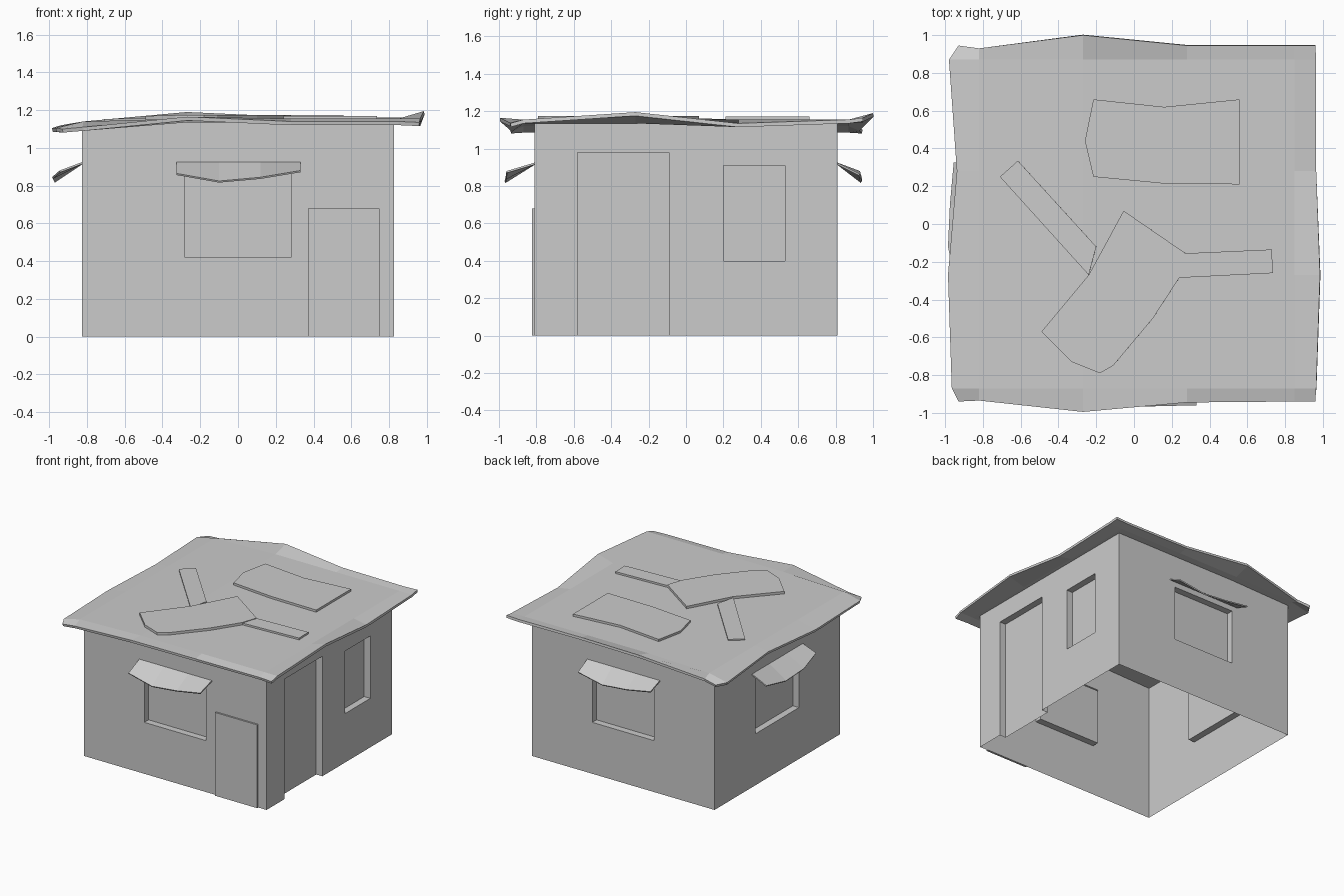
import bpy
import bmesh
from math import radians
from mathutils import Matrix, Vector

cube = bpy.data.objects.get("Cube")
if cube:
    bpy.data.objects.remove(cube, do_unlink=True)

grey = bpy.data.materials.new("plain_grey")
grey.use_nodes = True
grey.diffuse_color = (0.6, 0.6, 0.6, 1)
grey.node_tree.nodes["Principled BSDF"].inputs["Base Color"].default_value = (0.6, 0.6, 0.6, 1)

WALL_TOP = 1.135
RECESS = 0.055


def build(name, faces, turn=0, thickness=0, upward=False):
    """Make an object from faces given as point lists; optionally thicken it."""
    bm = bmesh.new()
    for pts in faces:
        bm.faces.new([bm.verts.new(p) for p in pts])
    bmesh.ops.remove_doubles(bm, verts=bm.verts, dist=0.0005)
    bm.normal_update()
    if upward:
        for f in bm.faces:
            if f.normal.z < 0:
                f.normal_flip()
    bm.transform(Matrix.Rotation(radians(turn), 4, 'Z'))
    mesh = bpy.data.meshes.new(name)
    bm.to_mesh(mesh)
    bm.free()
    mesh.materials.append(grey)
    obj = bpy.data.objects.new(name, mesh)
    bpy.context.collection.objects.link(obj)
    if thickness:
        mod = obj.modifiers.new("thickness", 'SOLIDIFY')
        mod.thickness = thickness
        mod.offset = -1
    return obj


def wall(name, half, dist, turn, openings):
    """Wall sheet with recessed openings (x0, x1, z0, z1)."""
    xs = sorted({-half, half, *[v for o in openings for v in o[:2]]})
    zs = sorted({0, WALL_TOP, *[v for o in openings for v in o[2:]]})
    out, back = -dist, -dist + RECESS
    faces = []

    def panel(a, b, c, d, y):
        faces.append([(a, y, c), (b, y, c), (b, y, d), (a, y, d)])

    for a, b in zip(xs, xs[1:]):
        for c, d in zip(zs, zs[1:]):
            if not any(o[0] <= a and b <= o[1] and o[2] <= c and d <= o[3] for o in openings):
                panel(a, b, c, d, out)
    for a, b, c, d in openings:
        panel(a, b, c, d, back)
        faces.append([(a, out, c), (a, back, c), (a, back, d), (a, out, d)])
        faces.append([(b, out, d), (b, back, d), (b, back, c), (b, out, c)])
        faces.append([(a, back, d), (b, back, d), (b, out, d), (a, out, d)])
        if c > 0:
            faces.append([(a, out, c), (b, out, c), (b, back, c), (a, back, c)])
    build(name, faces, turn)


def awning(name, dist, turn, reach):
    """Bent sheet hanging over a window."""
    us = [-0.325, -0.1, 0.12, 0.33]
    drop = [0.865, 0.825, 0.845, 0.88]
    top = [(u, -dist, 0.925) for u in us]
    low = [(u, -dist - r, z) for u, r, z in zip(us, reach, drop)]
    faces = [[low[i], low[i + 1], top[i + 1], top[i]] for i in range(3)]
    build(name, faces, turn, 0.01, True)


# Walls with windows and the side doorway
window = (-0.28, 0.28, 0.42, 0.87)
wall("front_wall", 0.825, 0.81, 0, [window])
wall("back_wall", 0.825, 0.81, 180, [window])
wall("left_awning_wall", 0.81, 0.825, -90, [window])
wall("doorway_wall", 0.81, 0.825, 90, [(-0.58, -0.09, 0, 0.98), (0.2, 0.53, 0.4, 0.91)])

# Awnings over the three wide windows
awning("front_awning", 0.81, 0, [0.14, 0.16, 0.155, 0.15])
awning("back_awning", 0.81, 180, [0.12, 0.13, 0.13, 0.12])
awning("side_awning", 0.825, -90, [0.13, 0.15, 0.16, 0.12])

# Shallow board leaning on the front wall
build("front_door_board",
      [[(0.37, -0.824, 0), (0.75, -0.824, 0), (0.75, -0.824, 0.68), (0.37, -0.824, 0.68)]],
      0, 0.018)

# Roof sheet: flat middle with an uneven, bent overhang
cols = [-0.93, -0.82, -0.27, 0.28, 0.85, 0.96]
rows = [-0.94, -0.87, -0.27, 0.28, 0.87, 0.945]
level = [1.1, 1.14, 1.155, 1.155, 1.155, 1.155]
grid = [[Vector((x, y, h)) for x, h in zip(cols, level)] for y in rows]
front_edge = zip([-0.94, -0.935, -0.995, -0.945, -0.94, -0.94], [1.1, 1.11, 1.165, 1.14, 1.14, 1.135])
back_edge = zip([0.945, 0.93, 1.0, 0.945, 0.945, 0.945], [1.1, 1.115, 1.19, 1.165, 1.16, 1.165])
for row, edge in ((grid[0], front_edge), (grid[5], back_edge)):
    for p, (y, z) in zip(row, edge):
        p.y, p.z = y, z
left_edge = zip([-0.965, -0.985, -0.938, -0.98], [1.105, 1.105, 1.12, 1.105])
right_edge = zip([0.965, 0.985, 0.965, 0.965], [1.155, 1.195, 1.135, 1.155])
for col, edge in ((0, left_edge), (5, right_edge)):
    for row, (x, z) in zip(grid[1:5], edge):
        row[col].x, row[col].z = x, z
roof_faces = [[grid[j][i], grid[j][i + 1], grid[j + 1][i + 1], grid[j + 1][i]]
              for j in range(5) for i in range(5)]
build("roof", roof_faces, 0, 0.02, True)


# Loose sheets and planks lying on the roof
def roof_patch(name, outline, lift):
    pts = [(x, y, 1.155 + lift + min(0, x + 0.27) * 0.027) for x, y in outline]
    build(name, [pts], 0, 0.025, True)


roof_patch("large_sheet", [(-0.26, 0.44), (-0.215, 0.66), (0.16, 0.62), (0.56, 0.66),
                           (0.56, 0.21), (0.15, 0.215), (-0.215, 0.25)], 0.018)
roof_patch("bent_sheet", [(-0.055, 0.07), (0.28, -0.16), (0.24, -0.285), (0.1, -0.5),
                          (-0.11, -0.75), (-0.18, -0.79), (-0.33, -0.73), (-0.49, -0.57),
                          (-0.24, -0.27)], 0.02)
roof_patch("left_plank", [(-0.71, 0.25), (-0.615, 0.335), (-0.2, -0.12), (-0.24, -0.27)], 0.01)
roof_patch("right_plank", [(0.2, -0.155), (0.28, -0.155), (0.73, -0.135), (0.735, -0.26),
                           (0.24, -0.285), (0.2, -0.285)], 0.015)
